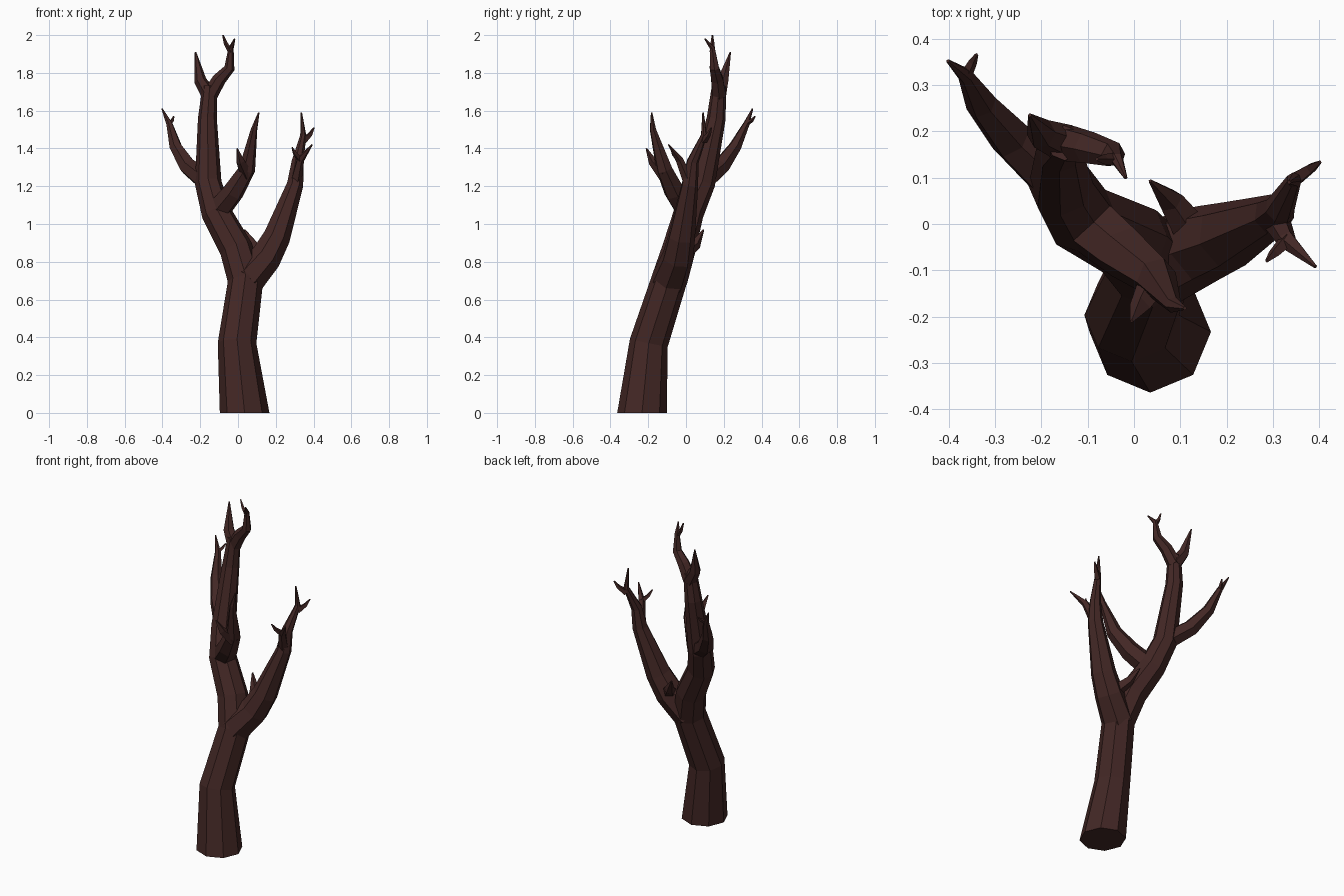
import bpy, bmesh, math
from mathutils import Vector

if "Cube" in bpy.data.objects:
    bpy.data.objects.remove(bpy.data.objects["Cube"])

bark = bpy.data.materials.new("dark_bark")
bark.diffuse_color = (.055, .02, .018, 1)
bark.use_nodes = True
bark.node_tree.nodes["Principled BSDF"].inputs["Base Color"].default_value = bark.diffuse_color
UP = Vector((0, 0, 1))
limbs = []


def limb(name, sides, r0, path, r1=.004, power=1.5, flare=1):
    """Faceted tube along a path; radius tapers from r0 to r1 by length."""
    bm = bmesh.new()
    pts = [Vector(p) for p in path]
    dist = [0]
    for a, b in zip(pts, pts[1:]):
        dist.append(dist[-1] + (b - a).length)
    u, rings = Vector((1, 0, 0)), []
    for i, p in enumerate(pts):
        a = (p - pts[i - 1]).normalized() if i else Vector()
        b = (pts[i + 1] - p).normalized() if p != pts[-1] else Vector()
        t = UP if flare > 1 and i == 0 else (a + b).normalized()
        r = r1 + (r0 - r1) * (1 - (dist[i] / dist[-1]) ** power)
        r *= 1 if i else flare
        u = (u - t * u.dot(t)).normalized()
        v = t.cross(u)
        turn = [k * math.tau / sides for k in range(sides)]
        rings.append([bm.verts.new(p + r * (u * math.cos(q) + v * math.sin(q))) for q in turn])
    for r, s in zip(rings, rings[1:]):
        for k in range(sides):
            bm.faces.new((r[k - 1], r[k], s[k], s[k - 1]))
    bm.faces.new(rings[0])
    bm.faces.new(rings[-1])
    bmesh.ops.recalc_face_normals(bm, faces=bm.faces)
    me = bpy.data.meshes.new(name)
    bm.to_mesh(me)
    bm.free()
    me.materials.append(bark)
    ob = bpy.data.objects.new(name, me)
    bpy.context.collection.objects.link(ob)
    limbs.append(ob)
    return pts


def twig(name, r, start, tip):
    """Short claw that bows outward, then curls up to its tip."""
    tip = Vector(tip)
    d = tip - start
    limb(name, 4, r, [start, start + d * .5 + Vector((d.x, d.y, 0)) * .15, tip])


# Leaning trunk running up into the tallest limb
trunk = limb("tree", 8, .105, [
    (.035, -.233, 0), (-.005, -.197, .37), (.04, -.09, .7), (-.01, -.037, .87),
    (-.115, .015, 1.06), (-.158, .085, 1.22), (-.162, .16, 1.56),
    (-.15, .175, 1.73)], r1=.038, power=2, flare=1.25)
crown = trunk[-1] - UP * .05

# Crown fork
limb("crown_left", 6, .042, [crown, (-.2, .195, 1.76), (-.225, .235, 1.91)])
c = limb("crown_right", 6, .042, [crown, (-.1, .165, 1.765), (-.045, .15, 1.825),
                                  (-.037, .14, 1.93), (-.018, .1, 1.98)])
twig("crown_claw", .015, c[3] - UP * .02, (-.08, .14, 2))

# Left branch
c = limb("left_branch", 6, .058, [trunk[5], (-.265, .185, 1.305), (-.33, .26, 1.41),
                                  (-.363, .32, 1.53), (-.402, .352, 1.61)])
twig("left_claw", .014, c[3], (-.34, .366, 1.57))

# Middle branch reaching forward
c = limb("middle_branch", 6, .067, [trunk[4], (-.025, -.06, 1.17), (.048, -.115, 1.29),
                                    (.085, -.175, 1.5), (.11, -.182, 1.59)])
twig("middle_twig", .036, c[2] - UP * .03, (-.005, -.21, 1.4))

# Right branch with an upper and a lower fork
c = limb("right_branch", 7, .098, [trunk[2], (.145, -.045, .82), (.205, -.025, .93),
                                   (.302, .02, 1.21), (.315, .035, 1.33),
                                   (.345, .095, 1.47), (.335, .09, 1.59)], power=1.1)
twig("right_claw", .02, c[5] - UP * .03, (.402, .134, 1.51))
f = limb("lower_fork", 5, .033, [c[3], (.33, -.035, 1.34), (.392, -.092, 1.42)])
twig("lower_claw", .018, f[1], (.287, -.08, 1.405))

# Stub behind the main fork
limb("back_stub", 5, .048, [c[1], (.08, .05, .89), (.035, .093, .97)])

# Weld every branch into one continuous tree
tree = limbs[0]
bpy.context.view_layer.objects.active = tree
for b in limbs[1:]:
    m = tree.modifiers.new(b.name, 'BOOLEAN')
    m.operation, m.solver, m.object = 'UNION', 'EXACT', b
    bpy.ops.object.modifier_apply(modifier=m.name)
    bpy.data.objects.remove(b)
